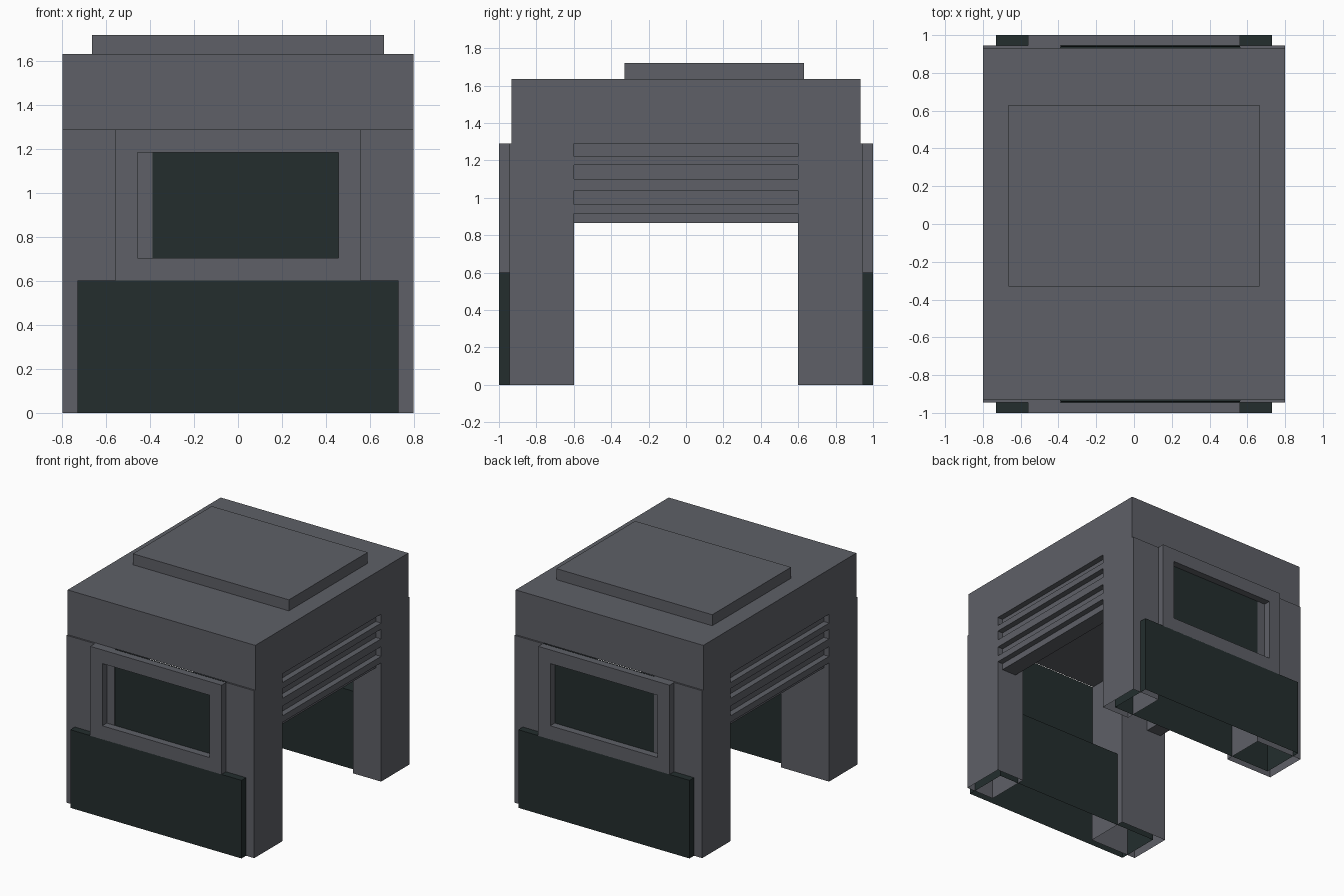
import bpy, bmesh

if "Cube" in bpy.data.objects:
    bpy.data.objects.remove(bpy.data.objects["Cube"])


def material(name, rgb):
    m = bpy.data.materials.new(name)
    m.diffuse_color = (*rgb, 1)
    m.use_nodes = True
    m.node_tree.nodes["Principled BSDF"].inputs["Base Color"].default_value = m.diffuse_color
    return m


GREY = material("slate grey", (0.112, 0.117, 0.135))
DARK = material("dark green black", (0.017, 0.027, 0.027))


def box(name, x, y, z, mat, skip=()):
    """Box from ranges; skip lists the (axis, sign) sides left open."""
    x, y, z = sorted(x), sorted(y), sorted(z)
    bm = bmesh.new()
    bmesh.ops.create_cube(bm, size=1)
    for v in bm.verts:
        v.co = [r[0] if c < 0 else r[1] for c, r in zip(v.co, (x, y, z))]
    bm.normal_update()
    gone = [f for f in bm.faces if any(f.normal[a] * s > 0.9 for a, s in skip)]
    bmesh.ops.delete(bm, geom=gone, context='FACES')
    me = bpy.data.meshes.new(name)
    bm.to_mesh(me)
    bm.free()
    me.materials.append(mat)
    ob = bpy.data.objects.new(name, me)
    bpy.context.collection.objects.link(ob)
    return ob


def window_frame(name, s):
    """Raised panel with a rectangular opening, extruded along y."""
    outer = [(-0.56, 0.60), (0.56, 0.60), (0.56, 1.29), (-0.56, 1.29)]
    inner = [(-0.457, 0.705), (0.457, 0.705), (0.457, 1.185), (-0.457, 1.185)]
    bm = bmesh.new()
    o = [[bm.verts.new((x, s * y, z)) for x, z in outer] for y in (1.0, 0.945)]
    i = [[bm.verts.new((x, s * y, z)) for x, z in inner] for y in (1.0, 0.945)]
    for k in range(4):
        n = (k + 1) % 4
        for a, b in ((o[0], i[0]), (o[1], i[1]), (o[0], o[1]), (i[0], i[1])):
            bm.faces.new((a[k], a[n], b[n], b[k]))
    bmesh.ops.recalc_face_normals(bm, faces=bm.faces)
    me = bpy.data.meshes.new(name)
    bm.to_mesh(me)
    bm.free()
    me.materials.append(GREY)
    ob = bpy.data.objects.new(name, me)
    bpy.context.collection.objects.link(ob)


# Roof block and raised roof plate
box("roof_block", (-0.8, 0.8), (-0.932, 0.932), (1.29, 1.635), GREY)
box("roof_plate", (-0.665, 0.665), (-0.33, 0.63), (1.635, 1.72), GREY, [(2, -1)])

for end, s in (("front", -1), ("back", 1)):
    # Hollow corner legs, open underneath; the left pair is wider
    for side, x in (("right", (0.56, 0.8)), ("left", (-0.8, -0.39))):
        box(f"{end}_{side}_leg", x, (s * 0.6, s * 0.945), (0, 1.29), GREY,
            [(2, -1)])
    # Dark bumper shell, open underneath
    box(f"{end}_bumper", (-0.73, 0.73), (s * 0.655, s * 1.0), (0, 0.602), DARK,
        [(2, -1)])
    # Window frame and its glass
    window_frame(f"{end}_window_frame", s)
    box(f"{end}_window_glass", (-0.39, 0.56), (s * 0.936, s * 0.943),
        (0.6, 1.29), DARK)

# Side walls: recessed backing with flush slats that leave grooves
for side, s in (("right", 1), ("left", -1)):
    box(f"{side}_vent_backing", (s * 0.63, s * 0.755), (-0.6, 0.6),
        (0.865, 1.29), GREY)
    for n, z in enumerate(((0.915, 0.965), (1.04, 1.10), (1.175, 1.222))):
        box(f"{side}_vent_slat_{n + 1}", (s * 0.755, s * 0.8), (-0.6, 0.6), z,
            GREY, [(0, -s)])
